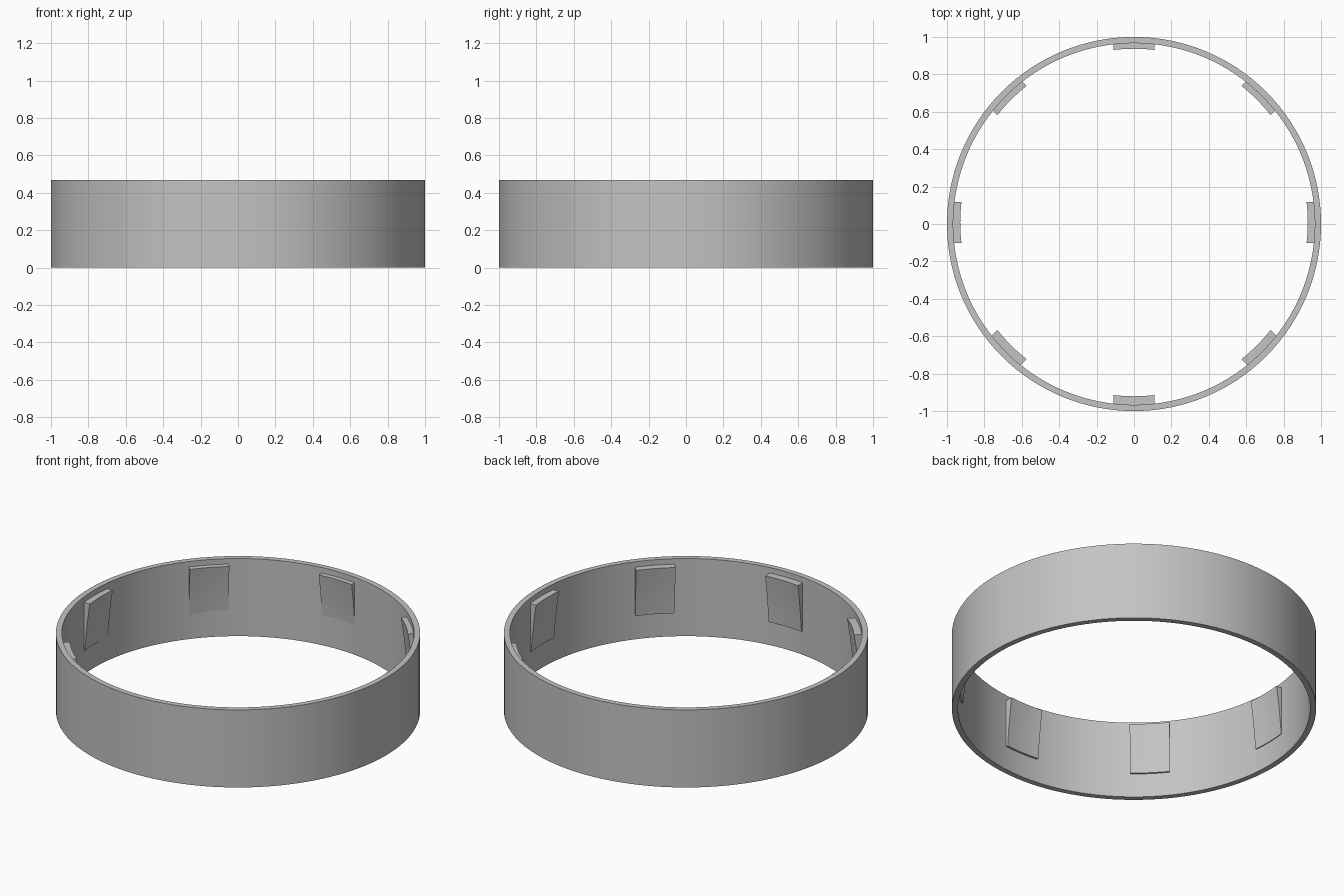
import bpy, bmesh
from math import sin, cos, asin, pi, tau

if "Cube" in bpy.data.objects:
    bpy.data.objects.remove(bpy.data.objects["Cube"], do_unlink=True)

HEIGHT = 0.47
OUTER, INNER = 1.0, 0.967
SEGMENTS = 128

grey = bpy.data.materials.new("plain grey")
grey.use_nodes = True
colour = (0.55, 0.55, 0.55, 1)
grey.diffuse_color = colour
grey.node_tree.nodes["Principled BSDF"].inputs["Base Color"].default_value = colour


def finish(bm, name):
    bmesh.ops.recalc_face_normals(bm, faces=bm.faces)
    mesh = bpy.data.meshes.new(name)
    bm.to_mesh(mesh)
    bm.free()
    mesh.materials.append(grey)
    obj = bpy.data.objects.new(name, mesh)
    bpy.context.collection.objects.link(obj)
    bpy.ops.object.select_all(action='DESELECT')
    bpy.context.view_layer.objects.active = obj
    obj.select_set(True)
    bpy.ops.object.shade_smooth_by_angle(angle=pi / 6)
    return obj


def bridge_loops(bm, loops):
    """Join consecutive closed vertex loops with quads."""
    for a, b in zip(loops, loops[1:]):
        n = len(a)
        for i in range(n):
            j = (i + 1) % n
            bm.faces.new((a[i], a[j], b[j], b[i]))


# Open ring wall
bm = bmesh.new()
loops = []
for r, z in ((OUTER, 0), (OUTER, HEIGHT), (INNER, HEIGHT), (INNER, 0)):
    loops.append([bm.verts.new((r * cos(tau * i / SEGMENTS), r * sin(tau * i / SEGMENTS), z))
                  for i in range(SEGMENTS)])
bridge_loops(bm, loops + loops[:1])
finish(bm, "ring_wall")

# Wedge pads: thick at the top, thinning down into the wall
PAD_HALF, PAD_BACK, STEPS = 0.11, 0.985, 8
PAD_SHIFT = 0.008
PROFILE = ((0.145, 0.962), (0.24, 0.954), (0.34, 0.943), (0.437, 0.929))


def arc(r):
    """Points across the pad width lying on a circle of radius r."""
    xs = [PAD_HALF * (2 * i / STEPS - 1) for i in range(STEPS + 1)]
    return [(x, r * cos(asin(x / r))) for x in xs]


for k in range(8):
    bm = bmesh.new()
    loops = []
    for z, r in PROFILE:
        outline = arc(r) + arc(PAD_BACK)[::-1]
        loops.append([bm.verts.new((x, y, z)) for x, y in outline])
    bridge_loops(bm, loops)
    for cap in (loops[0], loops[-1]):
        bm.faces.new(cap)
    pad = finish(bm, f"inner_pad_{k + 1}")
    pad.rotation_euler.z = k * pi / 4
    pad.location.y = PAD_SHIFT
